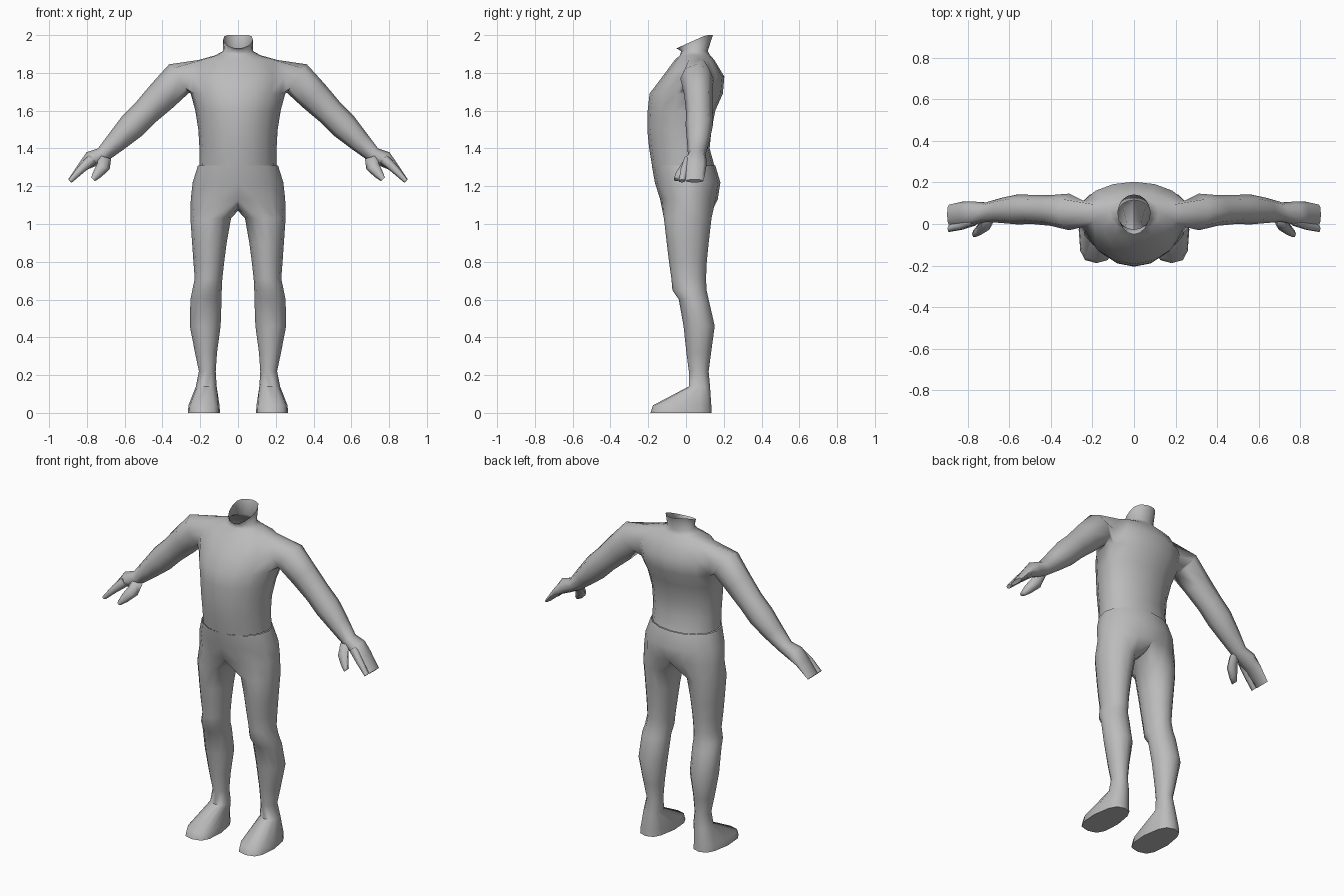
import bpy, bmesh, math
from mathutils import Vector

if "Cube" in bpy.data.objects:
    bpy.data.objects.remove(bpy.data.objects["Cube"])

grey = bpy.data.materials.new("plain grey")
grey.diffuse_color = (0.5, 0.5, 0.5, 1)
grey.use_nodes = True
grey.node_tree.nodes["Principled BSDF"].inputs["Base Color"].default_value = grey.diffuse_color


def spow(v, p):
    return math.copysign(abs(v) ** p, v)


def add_ring(bm, points):
    return [bm.verts.new(p) for p in points]


def bridge(bm, a, b, closed=True):
    n = len(a)
    for i in range(n if closed else n - 1):
        j = (i + 1) % n
        bm.faces.new((a[i], a[j], b[j], b[i]))


def half_ring(z, hw, yf, yb, cy):
    """Right half of a body section, from front centre to back centre."""
    pts = []
    for i in range(9):
        a = math.radians(-90 + 22.5 * i)
        r = cy - yf if a < 0 else yb - cy
        x = 0 if i in (0, 8) else hw * math.cos(a)
        pts.append(Vector((x, cy + r * math.sin(a), z)))
    return pts


def limb_ring(x, y, z, r, ry, dx, dz, n=8):
    """Section across a limb heading along (dx, 0, dz)."""
    d = Vector((dx, 0, dz)).normalized()
    up = Vector((-d.z, 0, d.x))
    return [Vector((x, y, z)) + up * r * math.cos(k * math.tau / n)
            - Vector((0, ry * math.sin(k * math.tau / n), 0)) for k in range(n)]


def loft(bm, rings, start=None):
    prev = start
    for pts in rings:
        cur = add_ring(bm, pts)
        if prev:
            bridge(bm, prev, cur)
        else:
            bm.faces.new(cur)
        prev = cur
    bm.faces.new(prev)


def finish(bm, name, angle):
    bmesh.ops.recalc_face_normals(bm, faces=bm.faces)
    me = bpy.data.meshes.new(name)
    bm.to_mesh(me)
    bm.free()
    ob = bpy.data.objects.new(name, me)
    bpy.context.collection.objects.link(ob)
    me.materials.append(grey)
    m = ob.modifiers.new("mirror", 'MIRROR')
    m.use_clip = True
    bpy.ops.object.select_all(action='DESELECT')
    ob.select_set(True)
    bpy.context.view_layer.objects.active = ob
    bpy.ops.object.modifier_apply(modifier="mirror")
    bpy.ops.object.shade_smooth_by_angle(angle=math.radians(angle))
    return ob


# Torso: half sections from waist to neck (z, half width, front, back, side y)
bm = bmesh.new()
sections = [(1.31, .205, -.18, .15, 0), (1.4, .204, -.195, .125, 0),
            (1.5, .21, -.205, .135, 0), (1.6, .226, -.203, .155, .02),
            (1.69, .25, -.193, .195, .045), (1.78, .262, -.125, .203, .055),
            (1.868, .21, -.06, .15, .06), (1.893, .12, -.032, .128, .06),
            (1.915, .08, -.026, .115, .05)]
body = [add_ring(bm, half_ring(*s)) for s in sections]
# Neck: slanted open rim
rim = half_ring(0, .078, -.05, .142, .06)
for p in rim:
    p.z = min(2.0, 1.93 + (p.y + .05) * .45)
body.append(add_ring(bm, rim))
for lo, hi in zip(body, body[1:]):
    bridge(bm, lo, hi, closed=False)

# Arm: open the shoulder, then run sections out to the finger ends
hole = [f for f in bm.faces
        if all(v in body[4][3:6] + body[5][3:6] + body[6][3:6] for v in f.verts)]
bmesh.ops.delete(bm, geom=hole, context='FACES_ONLY')
lo, mid, hi = body[4], body[5], body[6]
socket = [hi[4], hi[3], mid[3], lo[3], lo[4], lo[5], mid[5], hi[5]]
arm = [(.312, .058, 1.77, .092, .088, 1, -.7), (.40, .065, 1.68, .085, .074, 1, -1),
       (.49, .07, 1.59, .074, .07, 1, -1), (.56, .07, 1.52, .074, .072, 1, -1),
       (.64, .065, 1.44, .058, .06, 1, -1), (.712, .057, 1.37, .042, .047, 1, -1),
       (.772, .052, 1.345, .046, .056, 1, -.9), (.822, .05, 1.305, .026, .058, 1, -1),
       (.89, .045, 1.228, .012, .048, 1, -1)]
loft(bm, [limb_ring(*s) for s in arm], socket)
# Forefinger and thumb
loft(bm, [limb_ring(*s, 6) for s in [
    (.77, .015, 1.345, .03, .025, 1, -1), (.83, -.008, 1.29, .022, .022, 1, -1),
    (.888, -.022, 1.228, .012, .018, 1, -1)]])
loft(bm, [limb_ring(*s, 6) for s in [
    (.705, .035, 1.355, .035, .035, .3, -1), (.712, .0, 1.305, .036, .032, .5, -1),
    (.745, -.03, 1.265, .026, .026, 1, -1), (.768, -.048, 1.236, .014, .018, 1, -1)]])
finish(bm, "torso_and_arms", 70)

# Hips: half sections from waist to leg split
bm = bmesh.new()
hips = [add_ring(bm, half_ring(*s)) for s in [
    (1.31, .212, -.181, .155, 0), (1.22, .24, -.165, .182, .01), (1.13, .25, -.137, .168, .02)]]
for a, b in zip(hips, hips[1:]):
    bridge(bm, a, b, closed=False)
# Crotch joins the half section into a full leg loop
prev = hips[-1] + add_ring(bm, [(0, .1, 1.085), (0, .02, 1.07), (0, -.07, 1.085)])

# Leg and foot (z, inner x, outer x, front, back, squareness, heel taper)
legs = [(1.03, .037, .252, -.117, .135, 1, 0), (.9, .06, .243, -.102, .12, 1, 0),
        (.8, .073, .236, -.09, .11, 1, 0), (.71, .083, .229, -.077, .106, 1, 0),
        (.65, .086, .242, -.072, .109, 1, 0), (.6, .087, .252, -.038, .12, 1, 0),
        (.46, .092, .255, -.013, .152, 1, 0), (.32, .111, .228, .002, .133, 1, 0),
        (.22, .118, .207, .015, .12, 1, 0), (.14, .113, .223, .015, .127, .9, 0),
        (.04, .098, .262, -.175, .134, .65, .2), (0, .095, .266, -.188, .136, .65, .2)]
for z, xi, xo, yf, yb, p, taper in legs:
    pts = []
    for i in range(12):
        a = math.radians(-120 + 30 * i)
        s, c = spow(math.sin(a), p), spow(math.cos(a), p)
        pts.append(((xi + xo) / 2 + c * (xo - xi) / 2 * (1 - taper * max(s, 0)),
                    (yf + yb) / 2 + s * (yb - yf) / 2, z))
    cur = add_ring(bm, pts)
    bridge(bm, prev, cur)
    prev = cur
bm.faces.new(prev)
finish(bm, "legs_and_feet", 60)
